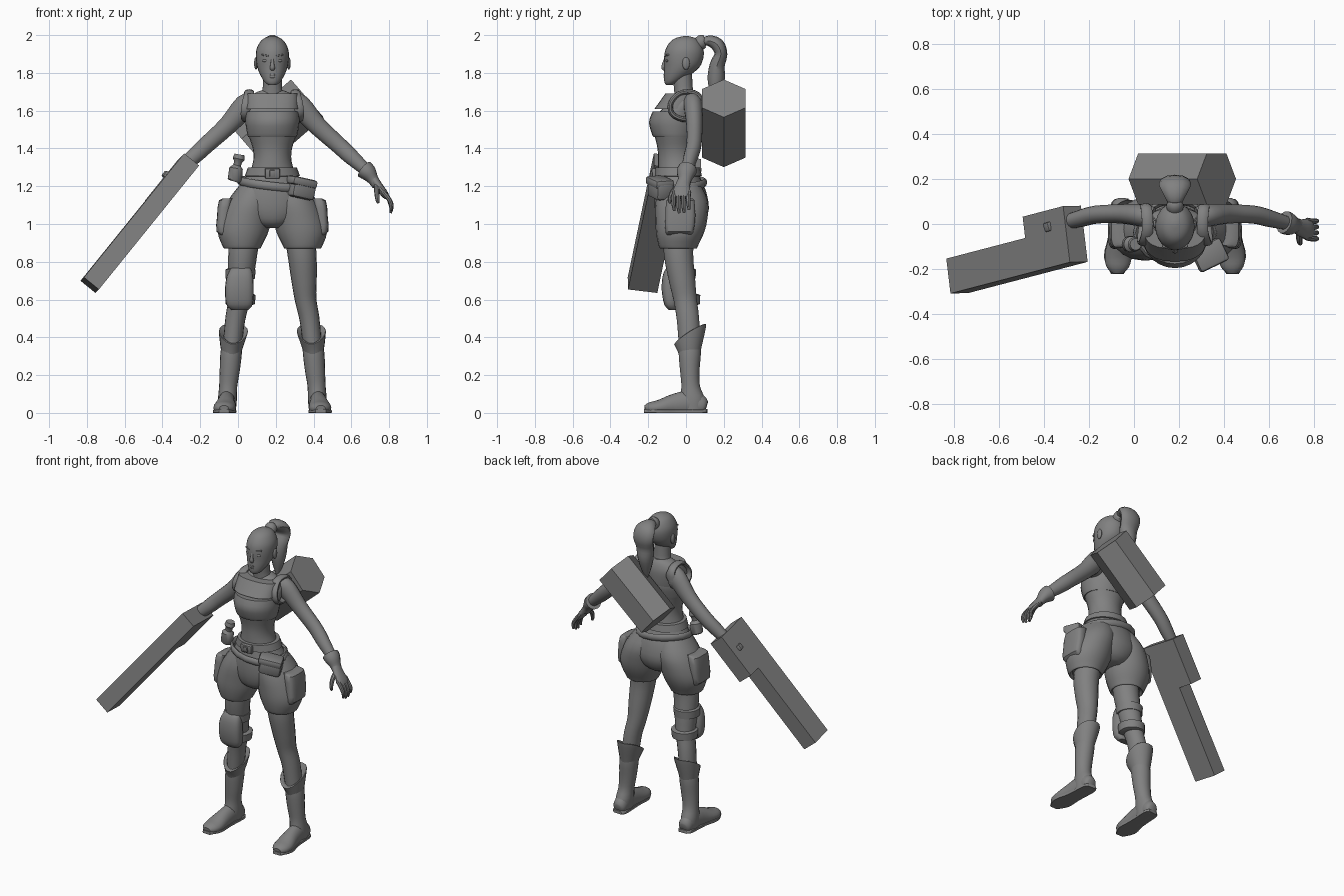
import bpy, bmesh, math
from mathutils import Vector, Matrix

CX = 0.182          # body centre line
X, Y, Z = Vector((1, 0, 0)), Vector((0, 1, 0)), Vector((0, 0, 1))
grey = bpy.data.materials.new("plain_grey")
grey.diffuse_color = (0.22, 0.22, 0.22, 1)


def finish(name, bm, angle=40):
    bmesh.ops.recalc_face_normals(bm, faces=bm.faces[:])
    me = bpy.data.meshes.new(name)
    bm.to_mesh(me)
    bm.free()
    me.materials.append(grey)
    for p in me.polygons:
        p.use_smooth = True
    me.set_sharp_from_angle(angle=math.radians(angle))
    ob = bpy.data.objects.new(name, me)
    bpy.context.collection.objects.link(ob)
    return ob


def spline(s, steps):
    # Catmull-Rom through centre and radii together
    out = []
    for i in range(len(s) - 1):
        a, b, c, d = s[max(i - 1, 0)], s[i], s[i + 1], s[min(i + 2, len(s) - 1)]
        for k in range(steps):
            t = k / steps
            out.append([0.5 * (2 * q + (r - p) * t + (2 * p - 5 * q + 4 * r - w) * t * t
                               + (3 * q - p - 3 * r + w) * t ** 3) for p, q, r, w in zip(a, b, c, d)])
    return out + [list(s[-1])]


def loft(name, secs, n=18, ref=Y, flat=False, steps=3, side=1, power=1.0, tilt=None):
    # rings (x, y, z, radius a, radius b) swept along a path; side=-1 mirrors
    s = spline(secs, steps) if steps > 1 else secs
    bm, rings = bmesh.new(), []
    for i, q in enumerate(s):
        c = Vector(q[:3])
        t = Z if flat else (Vector(s[min(i + 1, len(s) - 1)][:3]) - Vector(s[max(i - 1, 0)][:3])).normalized()
        v = (ref - t * ref.dot(t)).normalized()
        u = t.cross(v)
        ring = []
        for k in range(n):
            a = 2 * math.pi * k / n
            ca, sa = math.cos(a), math.sin(a)
            p = c + u * max(q[3], .002) * math.copysign(abs(ca) ** power, ca) \
                  + v * max(q[4], .002) * math.copysign(abs(sa) ** power, sa)
            if tilt:
                p.z += tilt(p, c)
            p.z = max(p.z, 0)
            if side < 0:
                p.x = 2 * CX - p.x
            ring.append(bm.verts.new(p))
        rings.append(ring)
    for r0, r1 in zip(rings, rings[1:]):
        for k in range(n):
            bm.faces.new((r0[k], r0[(k + 1) % n], r1[(k + 1) % n], r1[k]))
    bm.faces.new(rings[0])
    bm.faces.new(rings[-1])
    return finish(name, bm)


def body(name, rows, **kw):
    # horizontal rings on the centre line: (z, y, rx, ry)
    return loft(name, [(CX, y, z, a, b) for z, y, a, b in rows], n=24, flat=True, **kw)


def box(name, loc, dims, rot=(0, 0, 0), bevel=0.015):
    bm = bmesh.new()
    bmesh.ops.create_cube(bm, size=1, matrix=Matrix.Diagonal((*dims, 1)))
    if bevel:
        bmesh.ops.bevel(bm, geom=bm.edges[:], offset=bevel, segments=2, profile=0.5, affect='EDGES')
    ob = finish(name, bm)
    ob.location, ob.rotation_euler = loc, rot
    return ob


def ball(name, loc, dims):
    bm = bmesh.new()
    bmesh.ops.create_uvsphere(bm, u_segments=12, v_segments=8, radius=1,
                              matrix=Matrix.Translation(loc) @ Matrix.Diagonal((*dims, 1)))
    return finish(name, bm)


def prism(name, pts, offset):
    bm = bmesh.new()
    f = bm.faces.new([bm.verts.new(p) for p in pts])
    g = bmesh.ops.extrude_face_region(bm, geom=[f])
    bmesh.ops.translate(bm, vec=offset, verts=[e for e in g['geom'] if isinstance(e, bmesh.types.BMVert)])
    bm.faces.new([v for v in f.verts]) if not f.is_valid else None
    return finish(name, bm, 20)


# torso, bodice and pelvis
body("torso", [(1.71, .0, .05, .045), (1.69, .0, .10, .06), (1.65, -.005, .14, .078), (1.60, -.03, .145, .105),
               (1.54, -.06, .14, .13), (1.48, -.058, .13, .112), (1.40, -.055, .104, .096),
               (1.33, -.05, .102, .098), (1.24, -.045, .13, .105)])
body("bodice_top", [(1.69, -.035, .135, .075), (1.65, -.042, .14, .096), (1.61, -.052, .142, .115)], power=.8)
body("bodice_band", [(1.595, -.055, .141, .122), (1.54, -.062, .143, .134), (1.48, -.062, .134, .12),
                     (1.46, -.06, .128, .112)])
body("shorts_waist", [(1.30, -.045, .115, .105), (1.24, -.04, .145, .118), (1.17, -.03, .185, .137),
                      (1.08, -.022, .19, .143), (1.01, -.025, .13, .12), (.98, -.025, .06, .08)])

# neck and head
body("neck", [(1.66, -.0, .075, .06), (1.70, -.012, .053, .05), (1.80, -.02, .05, .052)])
body("head", [(1.735, -.09, .018, .015), (1.75, -.077, .04, .037), (1.785, -.05, .062, .067),
              (1.83, -.022, .08, .093), (1.88, -.012, .087, .104), (1.925, -.008, .084, .1),
              (1.965, -.005, .064, .078), (1.985, -.003, .04, .05), (1.995, 0, .01, .01)])
loft("nose", [(CX, -.108, 1.875, .007, .008), (CX, -.118, 1.845, .01, .01), (CX, -.118, 1.825, .014, .012),
              (CX, -.108, 1.815, .008, .006)], n=10)
for z in (1.79, 1.778):
    ball("lip", (CX, -.107, z), (.022, .012, .007))
for s, w in ((1, "left"), (-1, "right")):
    ball(w + "_ear", (CX + s * .087, .0, 1.85), (.01, .02, .033))
    ball(w + "_eye", (CX + s * .036, -.1, 1.865), (.017, .009, .008))
    box(w + "_eyebrow", (CX + s * .038, -.102, 1.893), (.04, .014, .008), (0, -s * .15, s * .35), .003)

# ponytail with tie
loft("hair_tie", [(CX, .06, 1.945, .035, .035), (CX, .085, 1.965, .038, .038), (CX, .10, 1.97, .03, .03)], ref=X)
loft("ponytail", [(CX, .08, 1.96, .018, .025), (CX, .12, 1.97, .028, .045), (CX, .165, 1.95, .036, .068),
                  (CX, .185, 1.90, .034, .07), (CX, .165, 1.84, .04, .06), (CX, .16, 1.77, .046, .05),
                  (CX, .155, 1.70, .03, .035), (CX, .15, 1.62, .004, .004)], ref=X, n=12)

for s, w in ((1, "left"), (-1, "right")):
    # arm, glove cuff and hand
    loft(w + "_arm", [(.28, .03, 1.645, .05, .045), (.325, .038, 1.625, .062, .05), (.42, .045, 1.52, .05, .043),
                      (.53, .042, 1.42, .045, .04), (.60, .025, 1.355, .042, .038),
                      (.70, -.002, 1.265, .028, .028)], side=s)
    if s > 0:
        loft("glove_cuff", [(.668, .008, 1.29, .05, .052), (.69, .0, 1.27, .045, .05), (.715, -.006, 1.235, .03, .036),
                            (.735, -.012, 1.205, .026, .034)], n=14)
        loft("palm", [(.72, -.01, 1.235, .024, .032), (.745, -.018, 1.20, .022, .04), (.775, -.024, 1.16, .02, .05),
                      (.79, -.025, 1.14, .014, .044)], n=14)
        for i in range(4):
            y, e = -.062 + i * .026, (.0, .012, .01, -.005)[i]
            loft("finger", [(.768, y, 1.17, .013, .012), (.797, y - .004, 1.135, .012, .012),
                            (.812, y - .003, 1.10 - e, .011, .011), (.808, y, 1.07 - e, .006, .007)], n=8)
        loft("thumb", [(.735, -.035, 1.205, .014, .016), (.735, -.07, 1.17, .014, .014),
                       (.738, -.085, 1.13, .011, .011), (.742, -.085, 1.11, .006, .006)], n=8, ref=X)
    # shoulder harness loop
    loop = [(.315, .075, 1.60), (.31, .075, 1.67), (.305, .03, 1.698), (.305, -.035, 1.69), (.318, -.08, 1.64),
            (.325, -.075, 1.585), (.32, -.02, 1.555), (.315, .045, 1.56), (.315, .075, 1.60), (.31, .075, 1.65)]
    loft(w + "_harness", [(*p, .014, .026) for p in loop], ref=X, n=10, side=s)
    # puffy shorts leg with side pocket
    loft(w + "_shorts_leg", [(.265, -.03, 1.22, .08, .10), (.295, -.022, 1.12, .125, .138), (.325, -.025, 1.02, .137, .137),
                             (.338, -.032, .95, .132, .126), (.342, -.04, .89, .107, .106),
                             (.342, -.04, .87, .095, .095), (.342, -.04, .885, .08, .08)], flat=True, n=20, side=s)
    loft(w + "_side_pocket", [(.40, -.03, 1.135, .025, .06), (.43, -.03, 1.125, .035, .075), (.44, -.03, 1.04, .035, .08),
                              (.445, -.035, .96, .033, .075), (.42, -.035, .935, .02, .06)],
         flat=True, power=.6, steps=2, side=s)
    # leg
    loft(w + "_leg", [(.315, -.03, 1.0, .08, .085), (.338, -.04, .85, .077, .079), (.35, -.02, .70, .067, .07),
                      (.358, -.004, .60, .057, .062), (.378, .01, .50, .053, .06), (.392, .018, .38, .05, .058)], side=s)
    # boot shaft with tilted cuff, and foot
    loft(w + "_boot_cuff", [(.388, .022, .395, .05, .055), (.388, .022, .415, .075, .084), (.39, .022, .395, .074, .082),
                            (.397, .02, .335, .06, .064), (.40, .02, .30, .05, .055)], flat=True, side=s,
         tilt=lambda p, c: .5 * (p.y - c.y) * max(0, (c.z - .29) / .1) + .25 * abs(p.x - c.x))
    loft(w + "_boot", [(.392, .02, .39, .05, .055), (.40, .02, .32, .057, .06), (.408, .02, .22, .053, .052),
                       (.416, .025, .14, .048, .05), (.42, .035, .07, .05, .068), (.422, .035, .0, .045, .065)],
         flat=True, side=s)
    loft(w + "_foot", [(.42, .108, .03, .025, .03), (.42, .09, .035, .042, .05), (.422, .03, .05, .045, .07),
                       (.427, -.06, .04, .05, .062), (.434, -.14, .028, .06, .042), (.437, -.19, .025, .05, .032),
                       (.438, -.218, .022, .025, .018)], ref=Z, side=s)
    loft(w + "_sole", [(.42, .112, .008, .03, .012), (.42, .08, .008, .048, .014), (.427, -.05, .008, .05, .014),
                       (.436, -.15, .008, .062, .014), (.438, -.222, .008, .028, .012)], ref=Z, side=s, power=.6)

# knee guard on the right leg
loft("knee_pad", [(.01, -.07, .545, .045, .022), (.008, -.08, .575, .07, .036), (.007, -.085, .65, .076, .044),
                  (.01, -.085, .72, .07, .04), (.015, -.08, .76, .055, .03), (.016, -.075, .77, .04, .02)],
     flat=True, power=.7)
for z, y in ((.735, -.028), (.60, -.006)):
    loft("knee_strap", [(.014, y, z + .03, .068, .07), (.014, y, z + .024, .08, .083), (.012, y, z - .024, .077, .08),
                        (.011, y, z - .03, .06, .062)], flat=True, steps=1)

# belts, buckle, pouch and bottle
body("belt", [(1.30, -.045, .115, .107), (1.298, -.045, .13, .12), (1.255, -.042, .146, .126), (1.25, -.042, .13, .11)],
     steps=1)
ring = [2 * math.pi * k / 16 for k in range(18)]
loft("hip_belt", [(CX + .175 * math.cos(a), -.037 + .137 * math.sin(a), 1.21 - .02 * math.cos(a) + .01 * math.sin(a),
                   .012, .022) for a in ring], ref=Z, n=8, steps=1)
box("buckle", (CX, -.168, 1.268), (.08, .025, .055), (.1, 0, 0), .008)
box("buckle_pin", (CX, -.182, 1.268), (.03, .015, .035), (.1, 0, 0), .005)
box("hip_pouch", (.335, -.135, 1.185), (.135, .1, .10), (.05, .2, .45), .02)
box("pouch_flap", (.337, -.138, 1.222), (.145, .11, .045), (.05, .2, .45), .015)
loft("belt_bottle", [(-.02, -.09, 1.225, .03, .03), (-.017, -.09, 1.235, .038, .038), (-.01, -.09, 1.295, .036, .036),
                     (-.004, -.09, 1.31, .02, .02), (0, -.09, 1.33, .022, .022), (.004, -.09, 1.345, .032, .032),
                     (.008, -.09, 1.368, .026, .026)], n=14, steps=1)

# slab weapon held in the right hand
A = Vector((-.285, -.17, 1.374))
L = Vector((-.62, -.162, -.767)).normalized()
W = Vector((-.03, .25, -.03)).normalized()
T = L.cross(W).normalized() * .102
T = T if T.x > 0 else -T
outline = [(0, 0), (.855, 0), (.855, .157), (.29, .157), (.29, .253), (0, .253)]
prism("slab_weapon", [A + L * a + W * b for a, b in outline], T)
box("right_thumb_knuckle", A + L * .12 + W * .18, (.03, .04, .035), (0, .68, .3), .006)

# hexagonal canister across the back
axis, across = Vector((.305, 0, .264)), Vector((.654, 0, -.756))
base = Vector((.062, .2, 1.401))
prism("back_canister", [base + .132 * (across * math.cos(k * math.pi / 3) + Y * math.sin(k * math.pi / 3))
                        for k in range(6)], axis)
